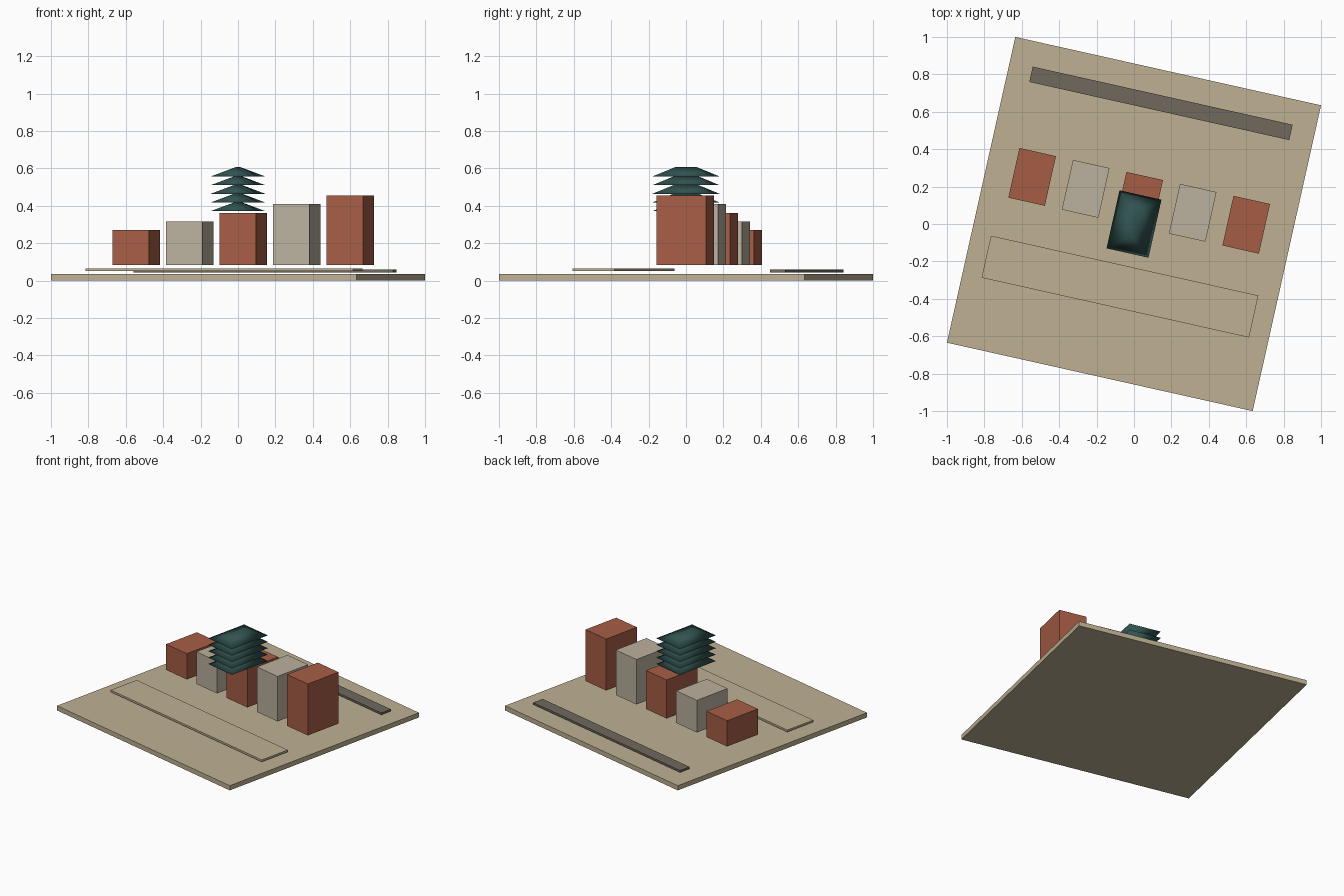
import bpy, bmesh
from mathutils import Matrix

if "Cube" in bpy.data.objects:
    bpy.data.objects.remove(bpy.data.objects["Cube"])

TURN = Matrix.Rotation(-0.22, 4, 'Z')   # whole layout is turned on its base


def material(name, rgb):
    m = bpy.data.materials.new(name)
    m.diffuse_color = (*rgb, 1)
    m.use_nodes = True
    m.node_tree.nodes["Principled BSDF"].inputs["Base Color"].default_value = m.diffuse_color
    return m


TAN = material("sand", (0.52, 0.44, 0.29))
DARK = material("dark_stone", (0.16, 0.14, 0.11))
BRICK = material("brick", (0.38, 0.11, 0.06))
PALE = material("pale_plaster", (0.50, 0.44, 0.34))
ROOF = material("green_slate", (0.03, 0.085, 0.08))


def add(name, bm, mat, smooth=False):
    bmesh.ops.recalc_face_normals(bm, faces=bm.faces)
    bm.transform(TURN)
    for f in bm.faces:
        f.smooth = smooth
    me = bpy.data.meshes.new(name)
    bm.to_mesh(me)
    bm.free()
    me.materials.append(mat)
    ob = bpy.data.objects.new(name, me)
    bpy.context.collection.objects.link(ob)
    return ob


def box(name, x, y, z0, z1, w, d, mat):
    bm = bmesh.new()
    bmesh.ops.create_cube(bm, size=1, matrix=Matrix.Translation((x, y, (z0 + z1) / 2))
                          @ Matrix.Diagonal((w, d, z1 - z0, 1)))
    return add(name, bm, mat)


def hip_roof(name, z, w, d, h, ridge, mat):
    bm = bmesh.new()
    a, b, c, e = [bm.verts.new((sx * w / 2, sy * d / 2, z))
                  for sx, sy in ((-1, -1), (1, -1), (1, 1), (-1, 1))]
    p, q = [bm.verts.new((0, s * ridge / 2, z + h)) for s in (-1, 1)]
    for f in ((a, e, c, b), (a, b, p), (b, c, q, p), (c, e, q), (e, a, p, q)):
        bm.faces.new(f)
    return add(name, bm, mat, smooth=True)


# ground plate, front pavement and rear wall strip
box("ground_plate", 0, 0, 0, 0.034, 1.675, 1.675, TAN)
box("front_pavement", 0, -0.343, 0.050, 0.064, 1.465, 0.23, TAN)
box("rear_strip", 0, 0.661, 0.044, 0.058, 1.424, 0.084, DARK)

# row of houses growing taller, with the stacked roofs at the centre
for i in range(5):
    rise = i * 0.0463
    box(f"house_{i + 1}", (i - 2) * 0.2932, 0.127, 0.084, 0.27 + rise,
        0.20, 0.272, BRICK if i % 2 == 0 else PALE)
    hip_roof(f"roof_{i + 1}", 0.371 + rise, 0.23, 0.318, 0.05, 0.12, ROOF)
